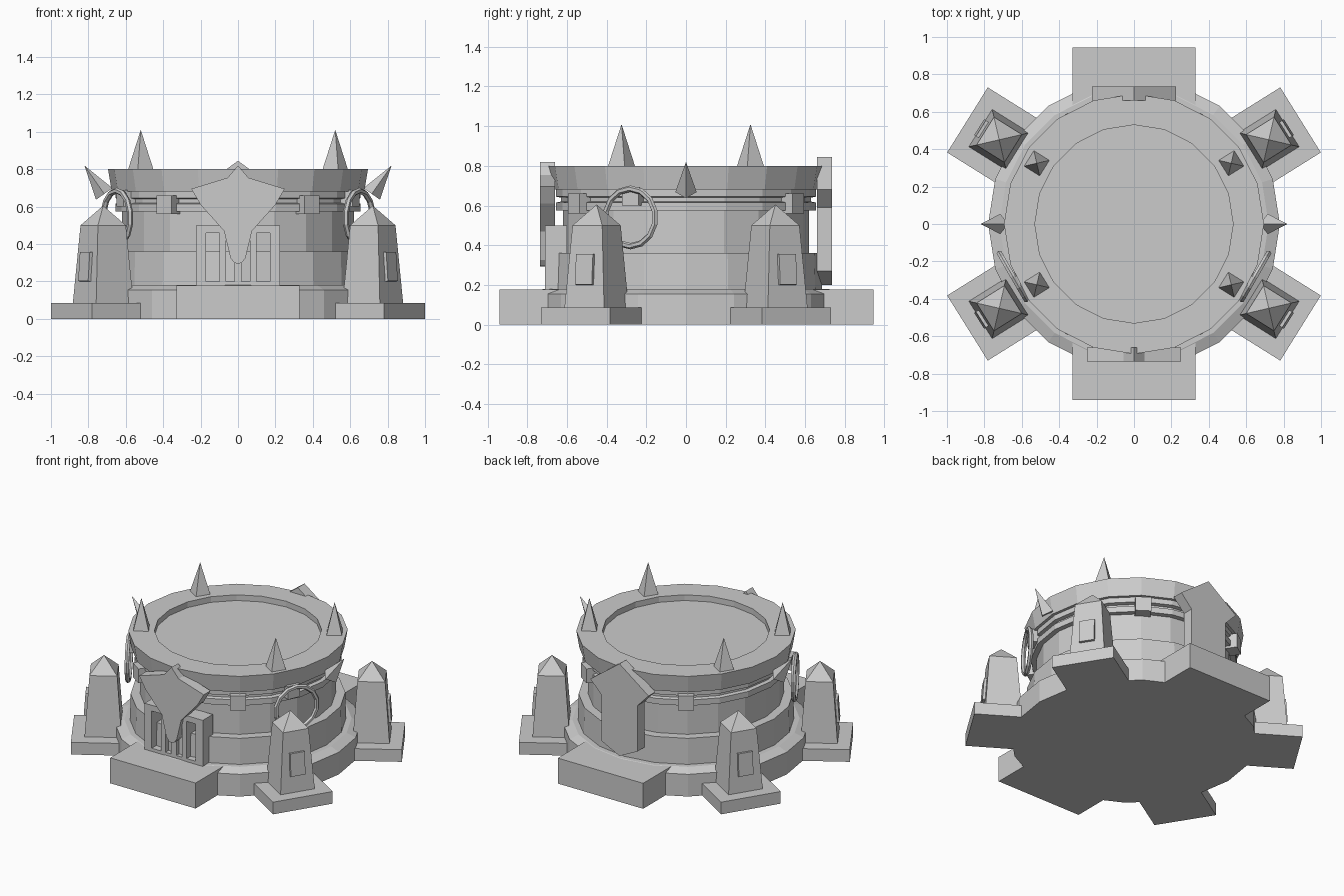
import bpy, bmesh
from math import pi, cos, sin, radians
from mathutils import Matrix, Vector

cube = bpy.data.objects.get("Cube")
if cube:
    bpy.data.objects.remove(cube, do_unlink=True)

stone = bpy.data.materials.new("grey_stone")
stone.use_nodes = True
GREY = (0.6, 0.6, 0.6, 1)
stone.diffuse_color = GREY
stone.node_tree.nodes["Principled BSDF"].inputs["Base Color"].default_value = GREY


def finish(name, bm, matrix=Matrix()):
    bmesh.ops.recalc_face_normals(bm, faces=bm.faces)
    mesh = bpy.data.meshes.new(name)
    bm.to_mesh(mesh)
    bm.free()
    mesh.materials.append(stone)
    ob = bpy.data.objects.new(name, mesh)
    ob.matrix_world = matrix
    bpy.context.collection.objects.link(ob)
    return ob


def lathe(name, profile, sides):
    """Revolve (radius, z) points and cap both ends."""
    bm = bmesh.new()
    rings = [[bm.verts.new((r * cos(2 * pi * i / sides), r * sin(2 * pi * i / sides), z))
              for i in range(sides)] for r, z in profile]
    for low, high in zip(rings, rings[1:]):
        for i in range(sides):
            j = (i + 1) % sides
            bm.faces.new((low[i], low[j], high[j], high[i]))
    bm.faces.new(rings[0])
    bm.faces.new(rings[-1])
    return finish(name, bm)


def box(name, lo, hi, matrix=Matrix()):
    bm = bmesh.new()
    lo, hi = Vector(lo), Vector(hi)
    size = Matrix.Diagonal((*(hi - lo), 1))
    bmesh.ops.create_cube(bm, size=1, matrix=Matrix.Translation((lo + hi) / 2) @ size)
    return finish(name, bm, matrix)


def square_tower(name, levels, matrix):
    """Square sections of (half width, z), closed by a point when width is 0."""
    bm = bmesh.new()
    prev = None
    for h, z in levels:
        if h:
            ring = [bm.verts.new((x * h, y * h, z)) for x, y in ((-1, -1), (1, -1), (1, 1), (-1, 1))]
        else:
            ring = [bm.verts.new((0, 0, z))] * 4
        if prev is None:
            bm.faces.new(ring)
        else:
            for i in range(4):
                j = (i + 1) % 4
                corners = (prev[i], prev[j], ring[j], ring[i])
                bm.faces.new(corners if h else corners[:3])
        prev = ring
    return finish(name, bm, matrix)


def plate(name, half_outline, y0, y1):
    """Extrude along y an outline given by its +x half, from top to bottom."""
    outline = half_outline + [(-x, z) for x, z in reversed(half_outline) if x]
    bm = bmesh.new()
    face = bm.faces.new([bm.verts.new((x, y0, z)) for x, z in outline])
    new = bmesh.ops.extrude_face_region(bm, geom=[face])["geom"]
    moved = [v for v in new if isinstance(v, bmesh.types.BMVert)]
    bmesh.ops.translate(bm, verts=moved, vec=(0, y1 - y0, 0))
    return finish(name, bm)


def torus(name, major, minor, segments, sides, matrix):
    bm = bmesh.new()
    rings = []
    for i in range(segments):
        a = 2 * pi * i / segments
        rings.append([])
        for k in range(sides):
            b = 2 * pi * k / sides
            r = major + minor * cos(b)
            rings[-1].append(bm.verts.new((r * cos(a), r * sin(a), minor * sin(b))))
    for i in range(segments):
        p, q = rings[i], rings[(i + 1) % segments]
        for k in range(sides):
            m = (k + 1) % sides
            bm.faces.new((p[k], q[k], q[m], p[m]))
    return finish(name, bm, matrix)


def turn(degrees):
    return Matrix.Rotation(radians(degrees), 4, "Z")


# Round tower: stepped base, drum, two bands, crown with a sunken floor
lathe("tower_body", [
    (0.78, 0), (0.78, 0.155), (0.72, 0.18), (0.685, 0.18), (0.68, 0.36), (0.62, 0.36),
    (0.62, 0.575), (0.655, 0.575), (0.655, 0.615), (0.63, 0.62), (0.63, 0.64), (0.655, 0.645),
    (0.655, 0.68), (0.675, 0.68), (0.695, 0.8), (0.53, 0.8), (0.53, 0.76)], 20)

# Front and back steps
box("front_step", (-0.33, -0.94, 0), (0.33, -0.55, 0.178))
box("back_step", (-0.33, 0.55, 0), (0.33, 0.945, 0.178))

# Four corner obelisks with plinths, panels, crown spikes and band clasps
for angle in (32, 148, 212, 328):
    spin = turn(angle)
    box("corner_plinth", (0.6, -0.205, 0), (1.05, 0.205, 0.085), spin)
    square_tower("obelisk", [(0.118, 0.08), (0.088, 0.5), (0, 0.605)],
                 spin @ Matrix.Translation((0.85, 0, 0)))
    lean = spin @ Matrix.Translation((0.953, 0, 0.278)) @ Matrix.Rotation(-0.07, 4, "Y")
    box("obelisk_panel", (-0.02, -0.05, -0.078), (0.018, 0.05, 0.078), lean)
    square_tower("crown_spike", [(0.05, 0.795), (0, 1.01)],
                 spin @ Matrix.Translation((0.613, 0, 0)))
for angle in (55, 125, 235, 305):
    box("band_clasp", (0.61, -0.05, 0.56), (0.69, 0.05, 0.66), turn(angle))

# Hanging rings with their clasps, and slanted side spikes
for side in (1, -1):
    angle = -24 if side > 0 else 204
    box("ring_clasp", (0.61, -0.045, 0.6), (0.69, 0.045, 0.69), turn(angle))
    face_out = turn(-30 if side > 0 else 210) @ Matrix.Rotation(pi / 2, 4, "Y")
    torus("hanging_ring", 0.145, 0.016, 14, 6,
          Matrix.Translation((side * 0.648, -0.28, 0.54)) @ face_out)
    tilt = Matrix.Rotation(side * radians(35), 4, "Y") @ turn(45)
    square_tower("side_spike", [(0.038, 0), (0, 0.185)],
                 Matrix.Translation((side * 0.715, 0, 0.668)) @ tilt)

# Barred gate
for x0, x1 in ((-0.225, -0.17), (-0.1, -0.065), (-0.02, 0.02), (0.065, 0.1), (0.17, 0.225)):
    box("gate_post", (x0, -0.71, 0.17), (x1, -0.6, 0.47))
box("gate_lintel", (-0.225, -0.71, 0.46), (0.225, -0.6, 0.5))
box("gate_sill", (-0.225, -0.71, 0.16), (0.225, -0.6, 0.2))

# Winged crest over the gate and shield on the back
plate("front_crest", [(0, 0.82), (0.055, 0.755), (0.25, 0.695), (0.2, 0.61), (0.075, 0.47),
                      (0.04, 0.325), (0.02, 0.3), (0, 0.293)], -0.735, -0.66)
plate("back_shield", [(0, 0.845), (0.225, 0.68), (0.14, 0.59), (0.14, 0.27), (0, 0.2)],
      0.66, 0.735)
